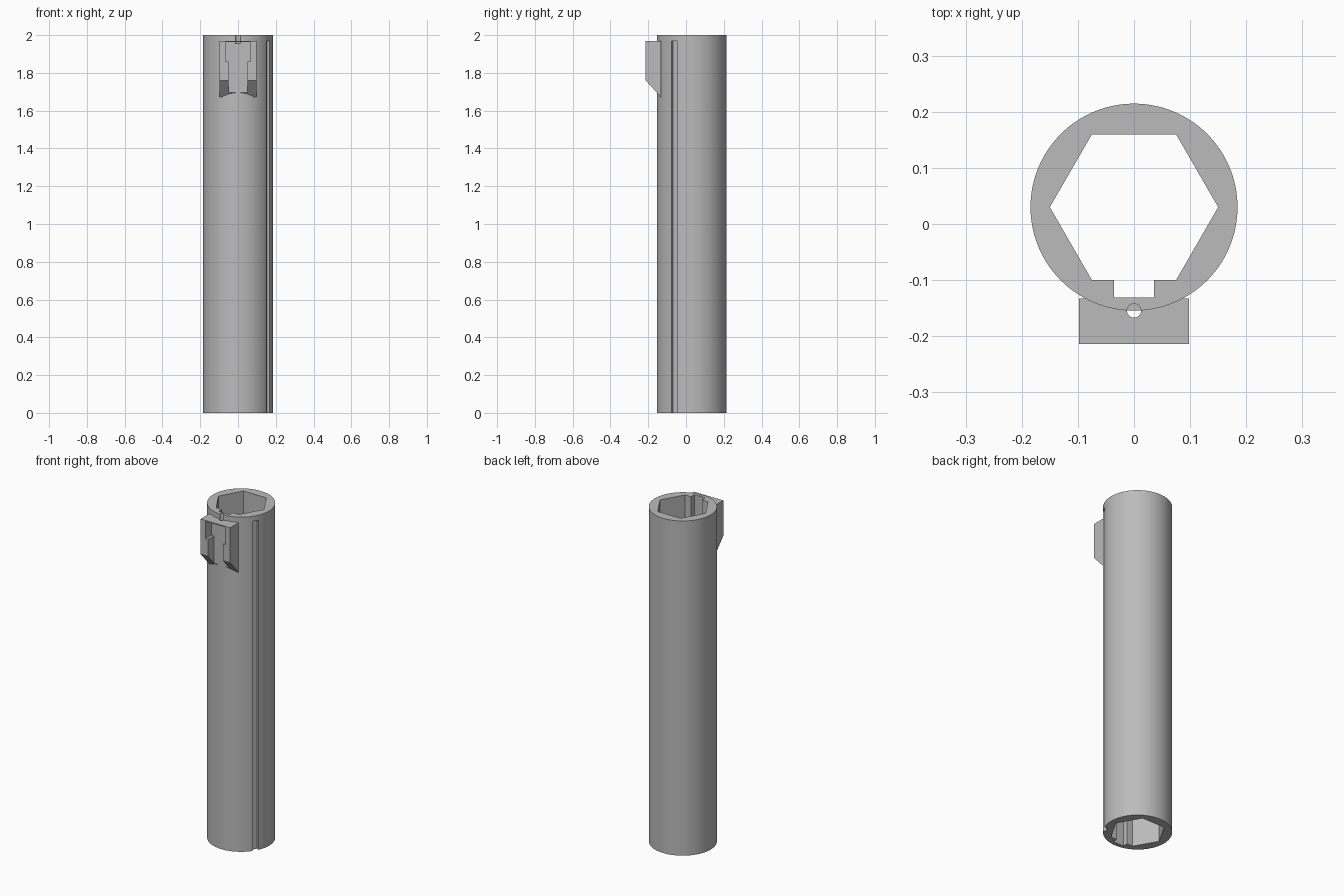
import bpy, bmesh, math
from mathutils import Vector

cube = bpy.data.objects.get("Cube")
if cube:
    bpy.data.objects.remove(cube, do_unlink=True)

CY, R = 0.03, 0.1845          # tube axis and radius
HEIGHT, CLIP_TOP = 2.0, 1.97

grey = bpy.data.materials.new("plain grey")
grey.use_nodes = True
grey.diffuse_color = (0.5, 0.5, 0.5, 1)
grey.node_tree.nodes["Principled BSDF"].inputs["Base Color"].default_value = (0.5, 0.5, 0.5, 1)


def prism(name, points, sweep):
    """Extrude a closed outline of 3D points along a vector."""
    bm = bmesh.new()
    face = bm.faces.new([bm.verts.new(p) for p in points])
    extruded = bmesh.ops.extrude_face_region(bm, geom=[face])["geom"]
    bmesh.ops.translate(bm, vec=sweep, verts=[g for g in extruded if isinstance(g, bmesh.types.BMVert)])
    bmesh.ops.recalc_face_normals(bm, faces=bm.faces)
    mesh = bpy.data.meshes.new(name)
    bm.to_mesh(mesh)
    bm.free()
    mesh.materials.append(grey)
    obj = bpy.data.objects.new(name, mesh)
    bpy.context.collection.objects.link(obj)
    return obj


def ring(radius, y, z, sides):
    return [(radius * math.cos(i * math.tau / sides), y + radius * math.sin(i * math.tau / sides), z)
            for i in range(sides)]


def cut(target, cutter):
    mod = target.modifiers.new("cut", "BOOLEAN")
    mod.operation = "DIFFERENCE"
    mod.solver = "EXACT"
    mod.object = cutter
    bpy.context.view_layer.objects.active = target
    bpy.ops.object.modifier_apply(modifier=mod.name)


# Round tube
tube = prism("tube", ring(R, CY, 0, 128), (0, 0, HEIGHT))

# Hexagonal bore with a square keyway on the front flat
bore_points = ring(0.15, CY, -0.1, 6)
flat_y = bore_points[4][1]
keyway = [(-0.036, flat_y, -0.1), (-0.036, -0.131, -0.1), (0.036, -0.131, -0.1), (0.036, flat_y, -0.1)]
bore = prism("bore_cutter", bore_points[:5] + keyway + bore_points[5:], (0, 0, HEIGHT + 0.2))

# Long outer groove, centred on a flat of the hexagon
out = Vector((math.cos(math.radians(-30)), math.sin(math.radians(-30)), 0))
side = Vector((-out.y, out.x, 0)) * 0.018
base = Vector((0, CY, -0.1))
near, far = base + out * (R - 0.018), base + out * (R + 0.1)
groove = prism("groove_cutter", [near - side, far - side, far + side, near + side], (0, 0, CLIP_TOP + 0.1))

# Small round hole at the top, shared by tube and clip
hole = prism("hole_cutter", ring(0.0125, -0.1545, 1.955, 24), (0, 0, 0.2))

# Clip block with a sloping underside
clip = prism("clip", [(-0.098, y, z) for y, z in
                      ((-0.133, CLIP_TOP), (-0.2135, CLIP_TOP), (-0.2135, 1.76), (-0.133, 1.672))],
             (0.196, 0, 0))

# Stepped pocket, open to the front and below
half = [(0.05, 1.5), (0.05, 1.86), (0.066, 1.86), (0.066, 1.963)]
outline = half + [(-x, z) for x, z in reversed(half)]
pocket = prism("pocket_cutter", [(x, -0.3, z) for x, z in outline], (0, 0.146, 0))

for target, cutter in ((tube, bore), (tube, groove), (tube, hole), (clip, pocket), (clip, hole)):
    cut(target, cutter)
for cutter in (bore, groove, hole, pocket):
    bpy.data.objects.remove(cutter, do_unlink=True)

# Smooth curved walls, crisp edges
for obj in (tube, clip):
    bpy.ops.object.select_all(action="DESELECT")
    obj.select_set(True)
    bpy.context.view_layer.objects.active = obj
    bpy.ops.object.shade_smooth_by_angle(angle=math.radians(30))
